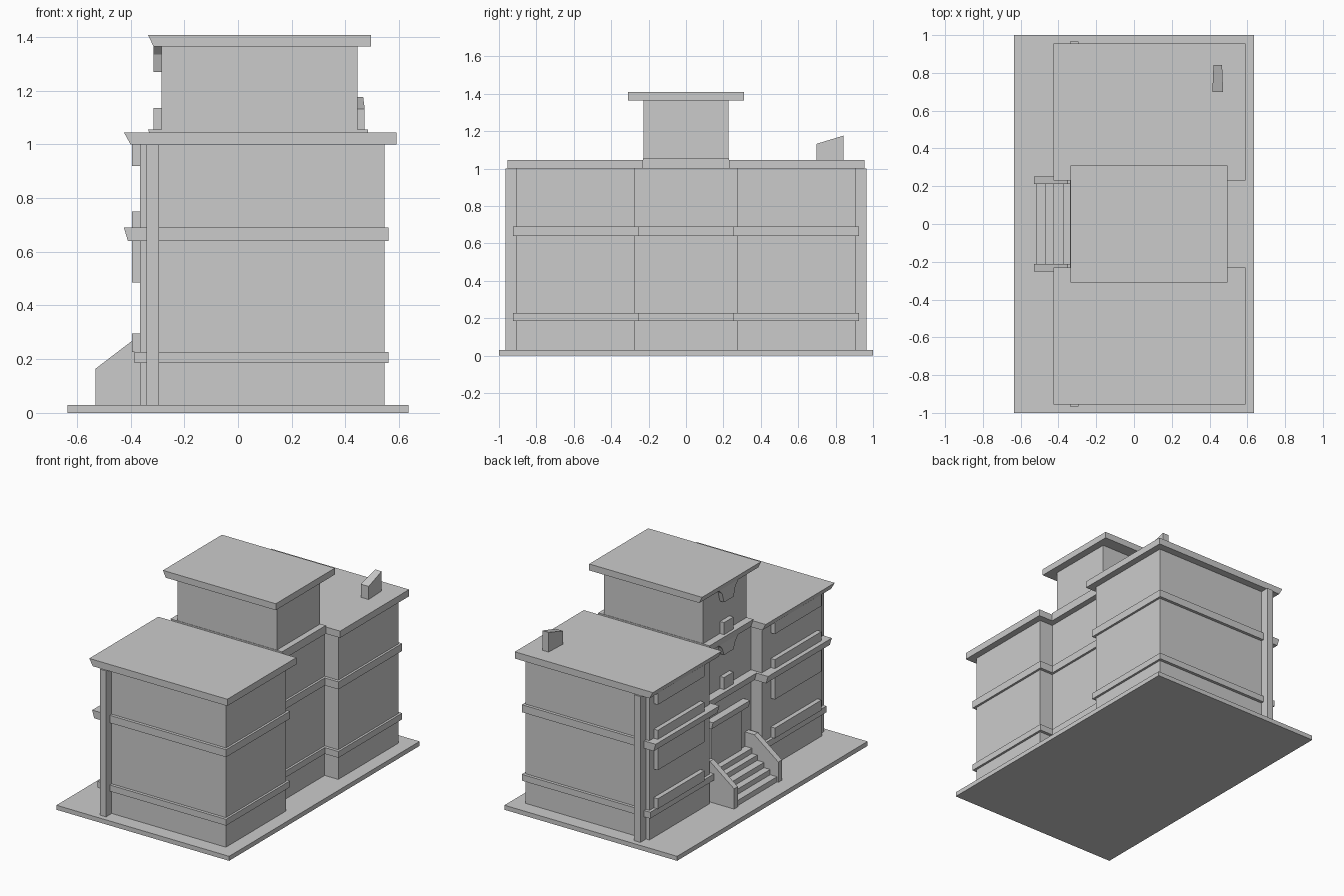
import bpy

if "Cube" in bpy.data.objects:
    bpy.data.objects.remove(bpy.data.objects["Cube"])


def prism(name, pts, a, b, axis='y'):
    """Extrude a profile: (x, z) along y, or (y, z) along x."""
    verts = [((p, t, q) if axis == 'y' else (t, p, q)) for t in (a, b) for p, q in pts]
    n = len(pts)
    faces = [tuple(range(n)), tuple(range(2 * n - 1, n - 1, -1))]
    faces += [(i, i + n, (i + 1) % n + n, (i + 1) % n) for i in range(n)]
    if axis == 'x':
        faces = [f[::-1] for f in faces]
    # flip so normals face outwards for either profile direction
    area = sum(pts[i][0] * pts[(i + 1) % n][1] - pts[(i + 1) % n][0] * pts[i][1] for i in range(n))
    if area < 0:
        faces = [f[::-1] for f in faces]
    me = bpy.data.meshes.new(name)
    me.from_pydata(verts, [], faces)
    ob = bpy.data.objects.new(name, me)
    bpy.context.collection.objects.link(ob)
    return ob


def slab(name, x0, x1, y0, y1, z0, z1, slope=0.0):
    """Box whose -x edge can lean outwards towards the top."""
    return prism(name, [(x0 + slope, z0), (x1, z0), (x1, z1), (x0, z1)], y0, y1)


def mirrored(ob):
    """Repeat a part on the other side of y = 0."""
    m = ob.modifiers.new("Mirror", 'MIRROR')
    m.use_axis = (False, True, False)
    e = ob.modifiers
    return ob


# Ground plate
slab("base_plate", -0.635, 0.635, -1, 1, 0, 0.03)

# Two wings with corner columns and overhanging roofs
mirrored(slab("wing_walls", -0.365, 0.545, 0.275, 0.905, 0.03, 1.0))
mirrored(slab("wing_column", -0.34, -0.295, 0.90, 0.965, 0.03, 1.0))
mirrored(slab("wing_roof", -0.425, 0.59, 0.23, 0.955, 1.0, 1.045, 0.025))

# Centre block, its roof, and the tower above
slab("centre_walls", -0.285, 0.445, -0.28, 0.28, 0.03, 1.0)
slab("centre_roof", -0.335, 0.485, -0.23, 0.23, 1.0, 1.055, 0.02)
slab("tower_walls", -0.285, 0.445, -0.227, 0.227, 1.05, 1.37)
slab("tower_roof", -0.335, 0.495, -0.31, 0.31, 1.365, 1.408, 0.02)

# Floor bands
mirrored(slab("wing_lower_band", -0.385, 0.56, 0.255, 0.925, 0.185, 0.227))
mirrored(slab("wing_upper_band", -0.425, 0.56, 0.255, 0.925, 0.64, 0.69, 0.015))
slab("centre_lower_band", 0.40, 0.46, -0.26, 0.26, 0.185, 0.227)
slab("centre_upper_band", -0.34, 0.46, -0.26, 0.26, 0.64, 0.69, 0.015)

# Facade panels on the wings
for z0, z1 in [(0.227, 0.295), (0.485, 0.64), (0.69, 0.75), (0.92, 1.0)]:
    mirrored(slab("wing_window_panel", -0.395, -0.36, 0.37, 0.86, z0, z1))

# Centre window sills and tapered panels under the eaves
for z in (0.69, 1.055):
    slab("centre_window_sill", -0.315, -0.28, -0.05, 0.05, z, z + 0.08)
for z0, z1 in [(0.92, 1.0), (1.27, 1.365)]:
    prism("centre_window_head",
          [(-0.05, z0), (0.05, z0), (0.07, z1 - 0.03), (0.1, z1), (-0.1, z1), (-0.07, z1 - 0.03)],
          -0.315, -0.28, 'x')

# Entrance door and canopy
slab("door", -0.297, -0.28, -0.16, 0.16, 0.2, 0.49)
slab("door_canopy", -0.335, -0.28, -0.195, 0.195, 0.485, 0.53, 0.01)

# Entrance stairs as one stepped profile, with side walls
steps = [(-0.28, 0.03)]
xs = [-0.52, -0.47, -0.425, -0.375, -0.335]
steps.append((xs[0], 0.03))
for i, x in enumerate(xs):
    z = 0.065 + 0.035 * i
    steps += [(x, z), (xs[i + 1] if i < 4 else -0.28, z)]
prism("entrance_stairs", steps, -0.218, 0.218)
mirrored(prism("stair_side_wall",
               [(-0.53, 0.03), (-0.28, 0.03), (-0.28, 0.30), (-0.353, 0.30), (-0.53, 0.165)],
               0.213, 0.252))

# Chimney with sloped top, narrowing towards the back
chimney = prism("chimney", [(0.698, 1.04), (0.842, 1.04), (0.842, 1.176), (0.698, 1.132)],
                0.415, 0.472, 'x')
for v in chimney.data.vertices:
    if v.co.y > 0.8:
        v.co.x = 0.4435 + (v.co.x - 0.4435) * 0.8
